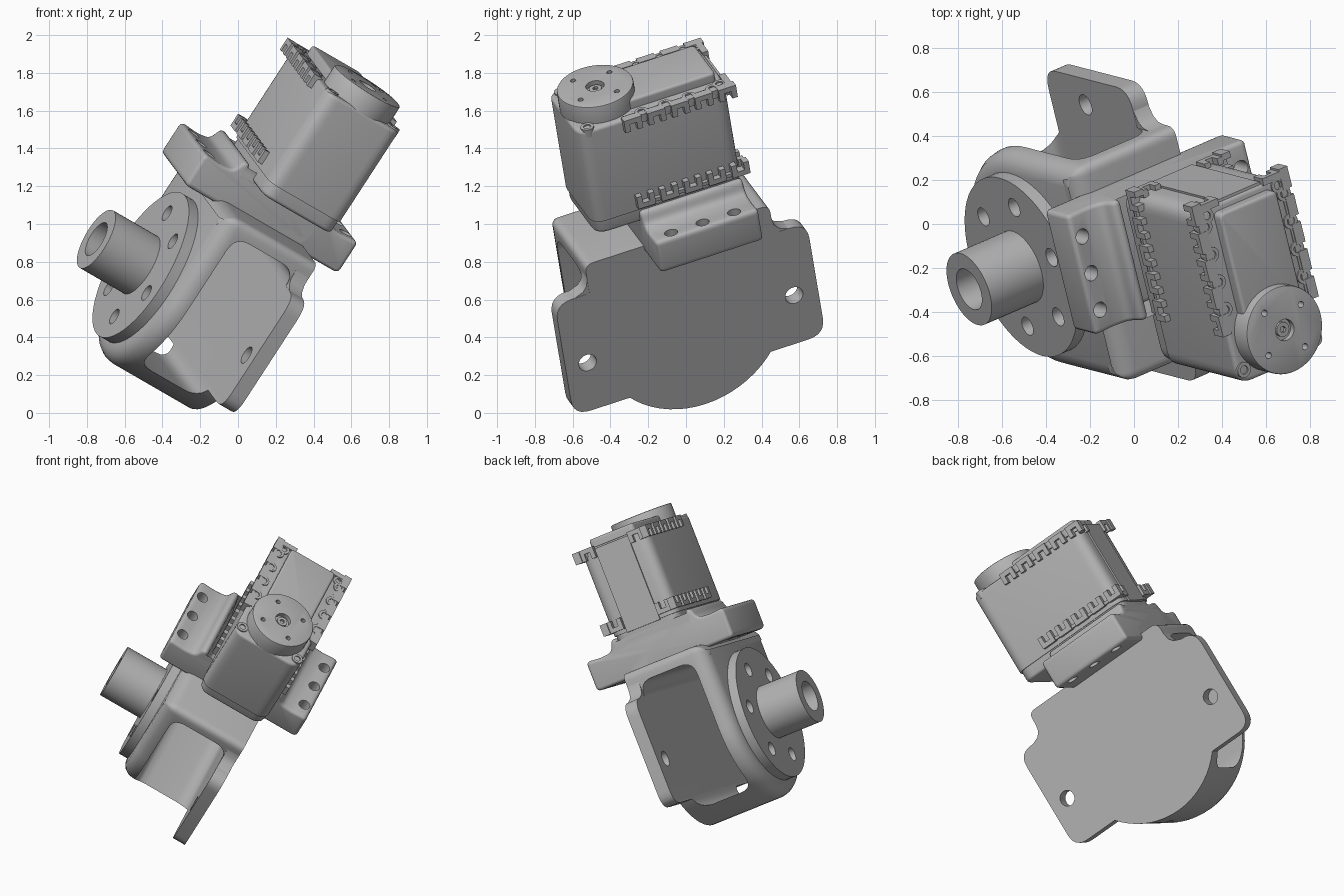
import bpy, bmesh, math
from mathutils import Matrix, Vector

old = bpy.data.objects.get("Cube")
if old:
    bpy.data.objects.remove(old, do_unlink=True)

# Tilted frame: X along the shaft, Y along the actuator, Z up the actuator
Y = Vector((-.225, .926, .302)).normalized()
X = Y.cross(Vector((.54, -.14, .83))).normalized()
Z = X.cross(Y)
FRAME = Matrix.Translation((0, 0, 1)) @ Matrix((X, Y, Z)).transposed().to_4x4()

grey = bpy.data.materials.new("plain grey")
grey.use_nodes = True
COL = (.45, .45, .45, 1)
grey.diffuse_color = COL
grey.node_tree.nodes["Principled BSDF"].inputs["Base Color"].default_value = COL

MID = -.13       # bracket centre along Y
SHAFT = -.43     # shaft height along Z


def place(axis, p, q, h):
    return {"x": (h, p, q), "y": (p, h, q), "z": (p, q, h)}[axis]


def prism(name, axis, pts, lo, hi, bevel_lo=0, bevel_hi=0, seg=4):
    """Extrude a 2D outline along an axis, optionally rounding the end rims."""
    bm = bmesh.new()
    ends = [[bm.verts.new(place(axis, p, q, h)) for p, q in pts] for h in (lo, hi)]
    n = len(pts)
    rims = [bm.faces.new(e) for e in ends]
    for i in range(n):
        j = (i + 1) % n
        bm.faces.new((ends[0][i], ends[0][j], ends[1][j], ends[1][i]))
    bmesh.ops.recalc_face_normals(bm, faces=bm.faces)
    rim_edges = [list(f.edges) for f in rims]
    for edges, width in zip(rim_edges, (bevel_lo, bevel_hi)):
        if width:
            bmesh.ops.bevel(bm, geom=edges, offset=width, segments=seg,
                            profile=.5, affect="EDGES")
    mesh = bpy.data.meshes.new(name)
    bm.to_mesh(mesh)
    bm.free()
    mesh.materials.append(grey)
    ob = bpy.data.objects.new(name, mesh)
    bpy.context.collection.objects.link(ob)
    ob.matrix_world = FRAME
    return ob


def circle(p, q, r, n=40):
    return [(p + r * math.cos(2 * math.pi * i / n), q + r * math.sin(2 * math.pi * i / n))
            for i in range(n)]


def rounded(pts, r, seg=6):
    """Round every corner of a polygon with quadratic arcs."""
    out = []
    pts = [Vector(p) for p in pts]
    for i, p in enumerate(pts):
        a, b = pts[i - 1] - p, pts[(i + 1) % len(pts)] - p
        s = p + a.normalized() * min(r, a.length * .45)
        e = p + b.normalized() * min(r, b.length * .45)
        for k in range(seg + 1):
            t = k / seg
            out.append(tuple(s * (1 - t) ** 2 + p * 2 * t * (1 - t) + e * t * t))
    return out


def rect(p0, p1, q0, q1):
    return [(p0, q0), (p1, q0), (p1, q1), (p0, q1)]


def combine(ob, others, op):
    """Apply a boolean with each helper, then drop the helpers."""
    for other in others:
        other.hide_render = True
        mod = ob.modifiers.new("cut", "BOOLEAN")
        mod.object, mod.operation, mod.solver = other, op, "EXACT"
        bpy.context.view_layer.update()
        mesh = bpy.data.meshes.new_from_object(
            ob.evaluated_get(bpy.context.evaluated_depsgraph_get()))
        ob.modifiers.clear()
        ob.data = mesh
        bpy.data.objects.remove(other, do_unlink=True)


# Bracket: arched housing with mounting ears and an open tunnel
R = .527
arch = [(MID + R * math.cos(t), SHAFT + R * math.sin(t))
        for t in (math.pi * (1 + i / 32) for i in range(33))]
top = rounded([(MID - R, SHAFT), (MID + R, SHAFT), (MID + R, .12), (MID - R, .12)], .05)
arch += [p for p in top if p[1] > SHAFT + .1]
bracket = prism("bracket", "x", arch, -.325, .255, bevel_lo=.09)
ears = prism("ears", "x", rounded(rect(MID - .725, MID + .715, -.77, -.06), .1), .1, .255)
combine(bracket, [ears], "UNION")
combine(bracket, [
    prism("tunnel", "y", rounded(rect(-.22, .169, -.845, .035), .09), -1.5, 1.5),
    *[prism("ear_hole", "x", circle(MID - .01 + s * .59, -.475, .05, 24), .1, .4)
      for s in (-1, 1)],
    prism("bore", "x", circle(MID, SHAFT, .1), -.5, -.1)], "DIFFERENCE")

# Fillets between the ears and the plate
for s in (-1, 1):
    web = [(MID + s * p, q) for p, q in ((.5, -.1), (.61, -.1), (.61, -.06), (.56, -.04),
                                         (.535, -.01), (.525, .05), (.5, .05))]
    prism("ear_fillet", "x", web, .17, .254)

# Bolted output disc and hollow shaft
disc = prism("output_disc", "x", circle(MID, SHAFT, .437, 64), -.385, -.29)
combine(disc, [prism("shaft_blank", "x", circle(MID, SHAFT, .176, 48), -.675, -.34)], "UNION")
holes = []
for k in range(6):
    t = math.radians(13 + 60 * k)
    holes.append(prism("bolt_hole", "x", circle(MID + .31 * math.cos(t),
                 SHAFT + .31 * math.sin(t), .045, 20), -.5, -.31))
combine(disc, holes + [prism("bore", "x", circle(MID, SHAFT, .1), -.8, -.2)], "DIFFERENCE")

# Cradle: side flanges with a ridge on each side of the actuator
half = [(.5, .085), (.5, .285), (.39, .275), (.315, .285), (.29, .355), (.25, .355), (.22, .14)]
profile = [(.01 + a, c) for a, c in half] + [(.01 - a, c) for a, c in reversed(half)]
cradle = prism("cradle", "y", rounded(profile, .03, 4), -.32, .265, .02, .02, 3)
combine(cradle, [prism("flange_hole", "z", circle(.01 + s * .445, -.035 + k * .18, .036, 20), 0, .4)
                 for s in (-1, 1) for k in (-1, 0, 1)], "DIFFERENCE")

# Actuator case with lower cap and raised lid
FRONT, BACK, CX = -.58, .275, .045
prism("actuator_case", "z", rounded(rect(CX - .24, CX + .235, FRONT, BACK), .08), .365, .94, 0, .02)
prism("lower_cap", "z", rounded(rect(CX - .232, CX + .227, FRONT + .01, BACK - .01), .08),
      .285, .37, .02)
prism("lid", "z", rounded(rect(CX - .16, CX + .16, -.3, .24), .03), .93, .995, 0, .015)
prism("back_rib", "y", rect(CX - .12, CX + .12, .36, .93), .26, .285)

# Round output horn
HX, HY = CX, -.38
horn = prism("horn", "z", circle(HX, HY, .205, 56), .93, 1.045, 0, .008, 2)
combine(horn, [prism("horn_centre", "z", circle(HX, HY, .05, 24), 1.015, 1.1)]
        + [prism("horn_hole", "z", circle(HX + .14 * math.cos(t), HY + .14 * math.sin(t),
                                          .015, 12), 1.0, 1.1)
           for t in (math.pi * (k / 2 + .2) for k in range(4))], "DIFFERENCE")
screw = prism("horn_screw", "z", circle(HX, HY, .034, 20), .95, 1.03)
combine(screw, [prism("socket", "z", circle(HX, HY, .016, 6), 1.0, 1.1)], "DIFFERENCE")


# Clip tabs: two rows along the sides and back, top row with screw eyes
def tab_outline(mid, lo, hi, flip):
    w, foot, bar = .05, .03, .03
    pts = [(-w, 0), (-w, 1), (w, 1), (w, 0), (w - foot, 0), (w - foot, 1), (foot - w, 1), (foot - w, 0)]
    out = []
    for i, (p, f) in enumerate(pts):
        h = (hi - lo) * f - (bar if i in (5, 6) else 0)
        out.append((mid + p, hi - h if flip else lo + h))
    return out


def eye(p, q):
    ring = prism("screw_eye", "z", circle(p, q, .036, 20), .9, .948)
    combine(ring, [prism("eye_hole", "z", circle(p, q, .02, 12), .92, 1.1)], "DIFFERENCE")


for name, lo, hi, flip in (("upper_tab", .875, .95, False), ("lower_tab", .39, .465, True)):
    for s in (-1, 1):
        a0, a1 = sorted((CX + s * .22, CX + s * .268))
        for k in range(5):
            mid = -.28 + k * .135
            prism(name, "x", tab_outline(mid, lo, hi, flip), a0, a1)
            if not flip and k < 4:
                eye(CX + s * .22, mid + .067)
        prism(name, "y", tab_outline(CX + s * .175, lo, hi, flip), .265, .3)
        rail = (.925, .945) if not flip else (.395, .415)
        inner, outer = sorted((CX + s * .21, CX + s * .255))
        prism(name + "_rail", "z", rect(inner, outer, -.32, .285), *rail)
for s in (-1, 1):
    eye(CX + s * .2, -.515)
    eye(CX + s * .2, .24)

# Smooth the curves, keep the hard edges
for ob in bpy.context.view_layer.objects:
    ob.select_set(ob.type == "MESH")
    if ob.type == "MESH":
        bpy.context.view_layer.objects.active = ob
bpy.ops.object.shade_smooth_by_angle(angle=math.radians(32))
